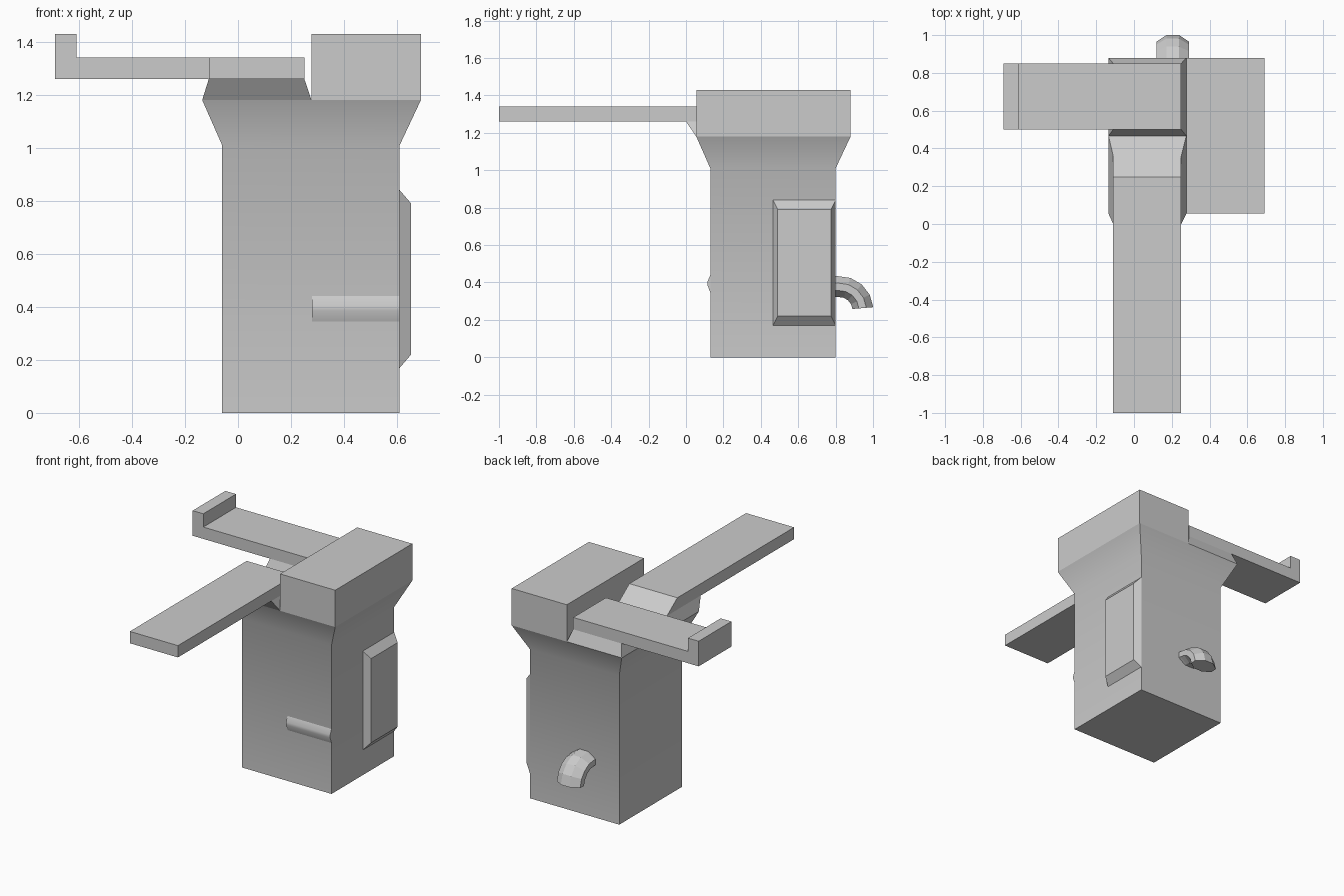
import bpy, bmesh, math
from mathutils import Vector

if "Cube" in bpy.data.objects:
    bpy.data.objects.remove(bpy.data.objects["Cube"])


def rect(x0, x1, y0, y1, z):
    return [(x0, y0, z), (x1, y0, z), (x1, y1, z), (x0, y1, z)]


def loft(name, rings, cap_start=True, cap_end=True, pulls=()):
    """Bridge equal-sized rings, then pull the face nearest each point by a vector."""
    bm = bmesh.new()
    loops = [[bm.verts.new(p) for p in ring] for ring in rings]
    n = len(loops[0])
    for a, b in zip(loops, loops[1:]):
        for i in range(n):
            j = (i + 1) % n
            bm.faces.new((a[i], a[j], b[j], b[i]))
    if cap_start:
        bm.faces.new(loops[0][::-1])
    if cap_end:
        bm.faces.new(loops[-1])
    for point, move in pulls:
        face = min(bm.faces, key=lambda f: (f.calc_center_median() - Vector(point)).length)
        out = bmesh.ops.extrude_discrete_faces(bm, faces=[face])
        bmesh.ops.translate(bm, verts=out["faces"][0].verts, vec=move)
    bmesh.ops.recalc_face_normals(bm, faces=bm.faces)
    mesh = bpy.data.meshes.new(name)
    bm.to_mesh(mesh)
    bm.free()
    obj = bpy.data.objects.new(name, mesh)
    bpy.context.collection.objects.link(obj)
    return obj


def smooth(obj):
    bpy.ops.object.select_all(action='DESELECT')
    obj.select_set(True)
    bpy.context.view_layer.objects.active = obj
    bpy.ops.object.shade_smooth_by_angle(angle=math.radians(35))


# Square column flaring out at the top (closed by the three top parts)
L, R, F, B = -0.135, 0.69, 0.055, 0.88
XS, YS = 0.277, 0.467
body = loft("body", [rect(-0.06, 0.61, 0.13, 0.80, 0),
                     rect(-0.06, 0.61, 0.13, 0.80, 1.01),
                     rect(L, R, F, B, 1.18)], cap_end=False)
smooth(body)

# Tall block over the right half
loft("top_block", [rect(XS, R, F, B, 1.18), rect(XS, R, F, B, 1.43)], cap_start=False)

# Front quarter with a sloped back, pulled forward into a long arm
loft("front_arm", [rect(L, XS, F, YS, 1.18),
                   rect(-0.11, 0.25, 0.0, 0.36, 1.26),
                   rect(-0.11, 0.25, 0.0, 0.25, 1.34)], cap_start=False,
     pulls=[((0.07, 0.0, 1.30), (0, -1.0, 0))])

# Rear quarter pulled left into an arm with an upturned lip
loft("side_arm", [rect(L, XS, YS, B, 1.18),
                  rect(-0.11, 0.25, 0.50, 0.85, 1.26),
                  rect(-0.11, 0.25, 0.50, 0.85, 1.34)], cap_start=False,
     pulls=[((-0.11, 0.675, 1.30), (-0.50, 0, 0)),
            ((-0.61, 0.675, 1.30), (-0.08, 0, 0)),
            ((-0.65, 0.675, 1.34), (0, 0, 0.09))])


# Bevelled panel on the right side
def panel_ring(x, y0, y1, z0, z1):
    return [(x, y0, z0), (x, y1, z0), (x, y1, z1), (x, y0, z1)]


loft("side_panel", [panel_ring(0.61, 0.465, 0.80, 0.17, 0.84),
                    panel_ring(0.653, 0.49, 0.775, 0.22, 0.79)], cap_start=False)

# Low rounded ridge across the front
ridge_profile = [(0.135, 0.44), (0.13, 0.44), (0.115, 0.405), (0.115, 0.385),
                 (0.13, 0.345), (0.135, 0.345)]
smooth(loft("front_ridge", [[(x, y, z) for y, z in ridge_profile] for x in (0.28, 0.61)]))

# Curved eight-sided spout on the back, bending down
section = [(-0.032, 0.182), (0.032, 0.182), (0.087, 0.145), (0.087, 0.105),
           (0.035, 0.07), (-0.035, 0.07), (-0.087, 0.105), (-0.087, 0.145)]
spout_rings = []
for i in range(5):
    a = math.radians(93 - 22 * i)
    spout_rings.append([(0.205 + x, 0.82 + r * math.cos(a), 0.252 + r * math.sin(a))
                        for x, r in section])
spout_rings.insert(0, [(x, 0.79, z) for x, y, z in spout_rings[0]])
loft("back_spout", spout_rings)
